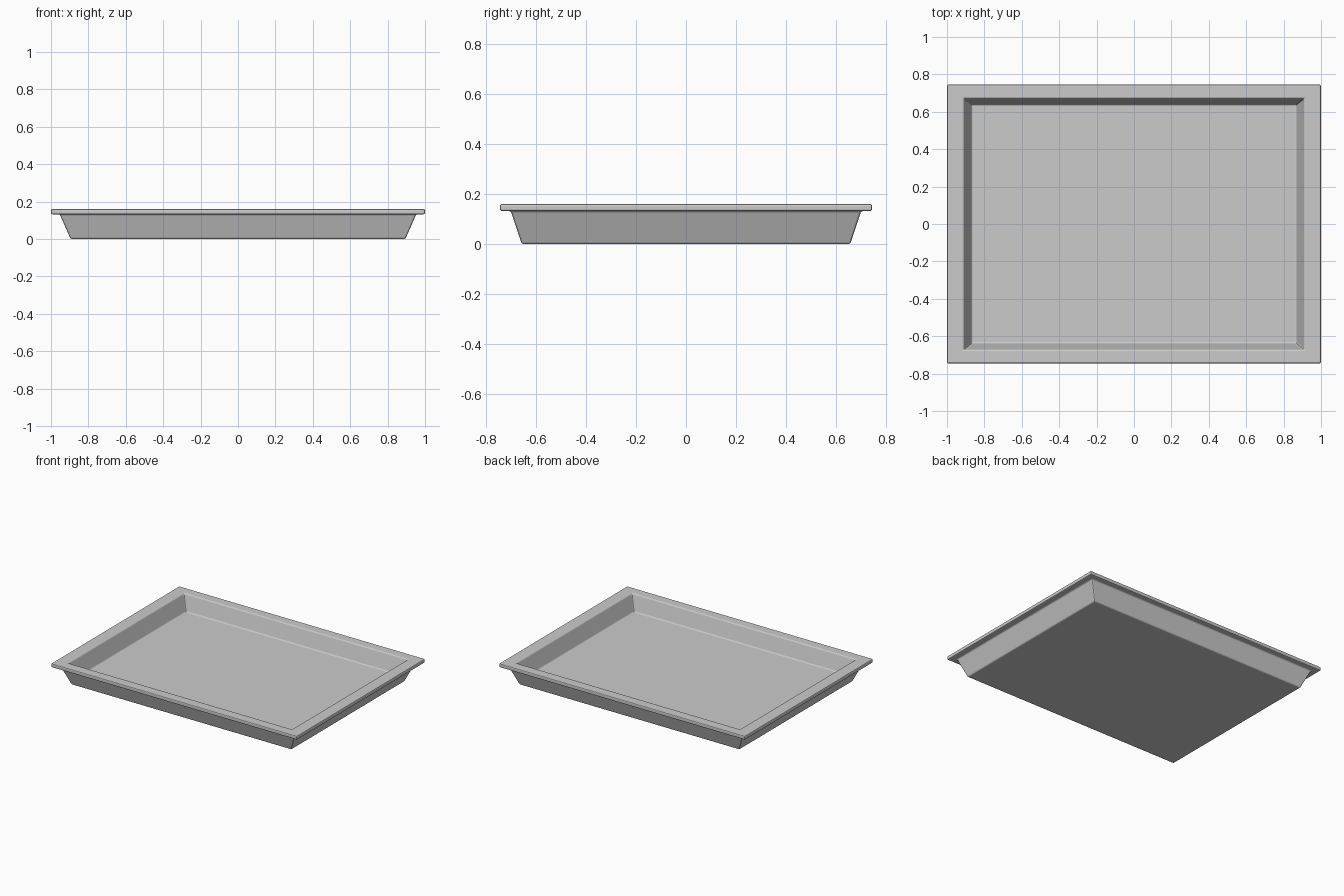
import bpy
import bmesh
import math

if "Cube" in bpy.data.objects:
    bpy.data.objects.remove(bpy.data.objects["Cube"])

# Tray cross-section: (half width, half depth, height), from underside to inner floor
RINGS = [
    (0.895, 0.658, 0.0),     # underside edge
    (0.953, 0.702, 0.132),   # outer wall meets rim
    (1.0, 0.745, 0.132),     # rim lower edge
    (1.0, 0.745, 0.16),      # rim upper edge
    (0.91, 0.672, 0.16),     # opening
    (0.868, 0.638, 0.045),   # inner floor edge
]

bm = bmesh.new()


def ring(hx, hy, z):
    return [bm.verts.new((sx * hx, sy * hy, z))
            for sx, sy in ((-1, -1), (1, -1), (1, 1), (-1, 1))]


loops = [ring(*r) for r in RINGS]

# Walls and rim between successive loops, then underside and floor
for lower, upper in zip(loops, loops[1:]):
    for i in range(4):
        j = (i + 1) % 4
        bm.faces.new((lower[i], lower[j], upper[j], upper[i]))
bm.faces.new(loops[0][::-1])
bm.faces.new(loops[-1])
bmesh.ops.recalc_face_normals(bm, faces=bm.faces[:])

mesh = bpy.data.meshes.new("serving_tray")
bm.to_mesh(mesh)
bm.free()
tray = bpy.data.objects.new("serving_tray", mesh)
bpy.context.collection.objects.link(tray)

# Softly rounded edges
bevel = tray.modifiers.new("soft_edges", 'BEVEL')
bevel.width = 0.007
bevel.segments = 2
bevel.limit_method = 'ANGLE'
bevel.angle_limit = math.radians(30)
